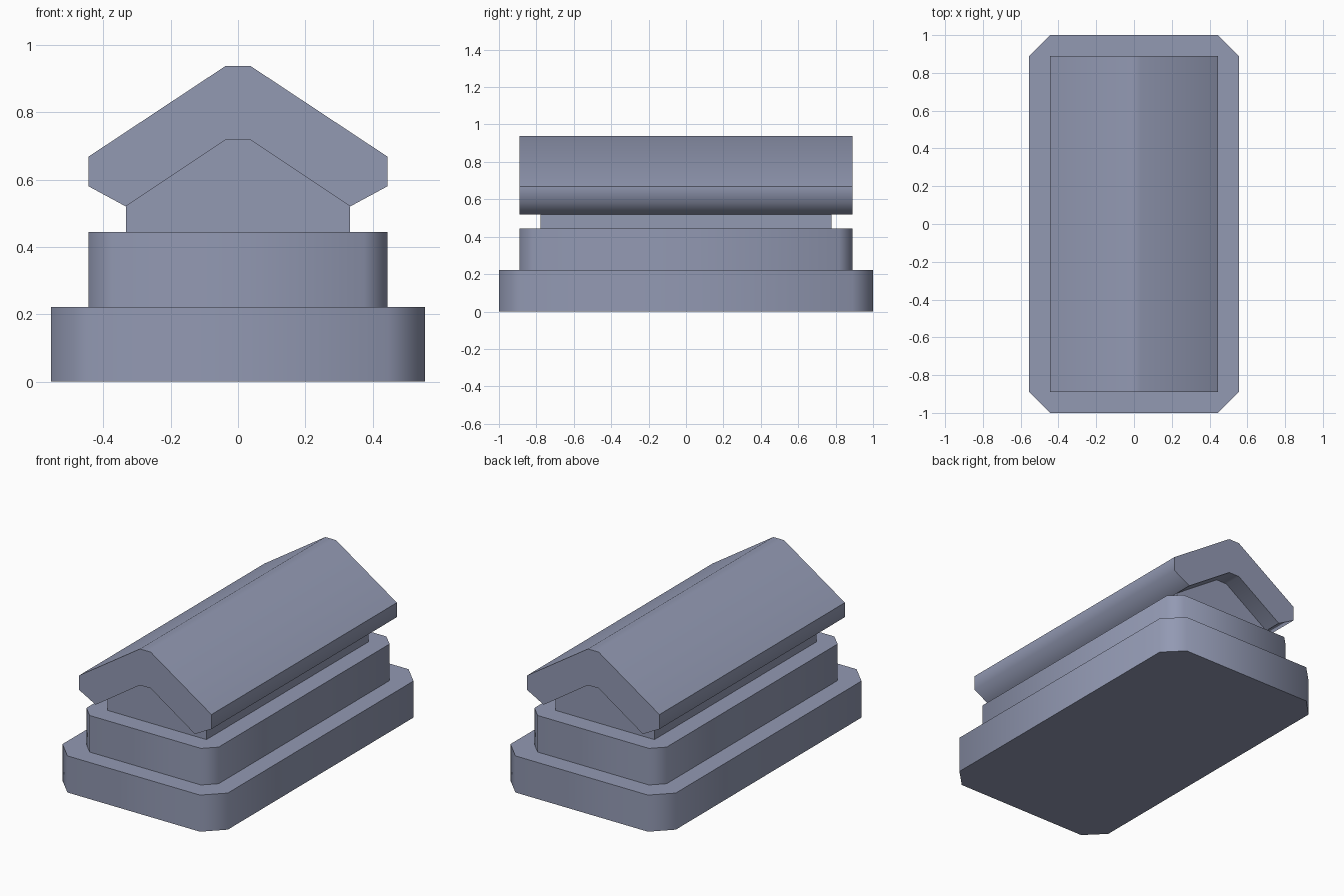
import bpy
import bmesh
import math
from mathutils import Vector

cube = bpy.data.objects.get("Cube")
if cube:
    bpy.data.objects.remove(cube, do_unlink=True)

paint = bpy.data.materials.new("slate_blue")
paint.use_nodes = True
colour = (0.29, 0.32, 0.45, 1)
paint.diffuse_color = colour
paint.node_tree.nodes["Principled BSDF"].inputs["Base Color"].default_value = colour


def prism(name, points, sweep, soft_height=None):
    """Sweep a closed outline; corners over 50 degrees stay sharp, except at soft_height."""
    bm = bmesh.new()
    face = bm.faces.new([bm.verts.new(p) for p in points])
    swept = bmesh.ops.extrude_face_region(bm, geom=[face], use_keep_orig=True)
    moved = [g for g in swept["geom"] if isinstance(g, bmesh.types.BMVert)]
    bmesh.ops.translate(bm, verts=moved, vec=Vector(sweep))
    bmesh.ops.recalc_face_normals(bm, faces=bm.faces)
    for f in bm.faces:
        f.smooth = True
    for e in bm.edges:
        soft = soft_height is not None and all(
            abs(v.co.z - soft_height) < 0.001 for v in e.verts)
        e.smooth = soft or e.calc_face_angle(0) < math.radians(50)
    mesh = bpy.data.meshes.new(name)
    bm.to_mesh(mesh)
    bm.free()
    mesh.materials.append(paint)
    obj = bpy.data.objects.new(name, mesh)
    bpy.context.collection.objects.link(obj)
    return obj


def tier(name, x, y, cut, bottom, top):
    """Slab with chamfered upright corners."""
    quarter = [(x, y - cut), (x - cut, y)]
    right = [(a, -b) for a, b in reversed(quarter)] + quarter
    outline = right + [(-a, b) for a, b in reversed(right)]
    return prism(name, [(a, b, bottom) for a, b in outline], (0, 0, top - bottom))


def gable(name, half, depth, soft_height=None):
    """Mirror half of a front profile and run it from front to back."""
    outline = half + [(-x, z) for x, z in reversed(half)]
    return prism(name, [(x, -depth, z) for x, z in outline],
                 (0, 2 * depth, 0), soft_height)


# Stepped base
tier("lower_step", 0.555, 1.0, 0.11, 0, 0.222)
tier("upper_step", 0.444, 0.889, 0.07, 0.222, 0.444)

# Gabled body
gable("body", [(0.333, 0.444), (0.333, 0.52), (0.036, 0.718)], 0.778)

# Thick roof with rounded eaves
gable("roof", [(0.036, 0.718), (0.333, 0.52), (0.444, 0.58),
               (0.444, 0.668), (0.036, 0.938)], 0.889, 0.58)
